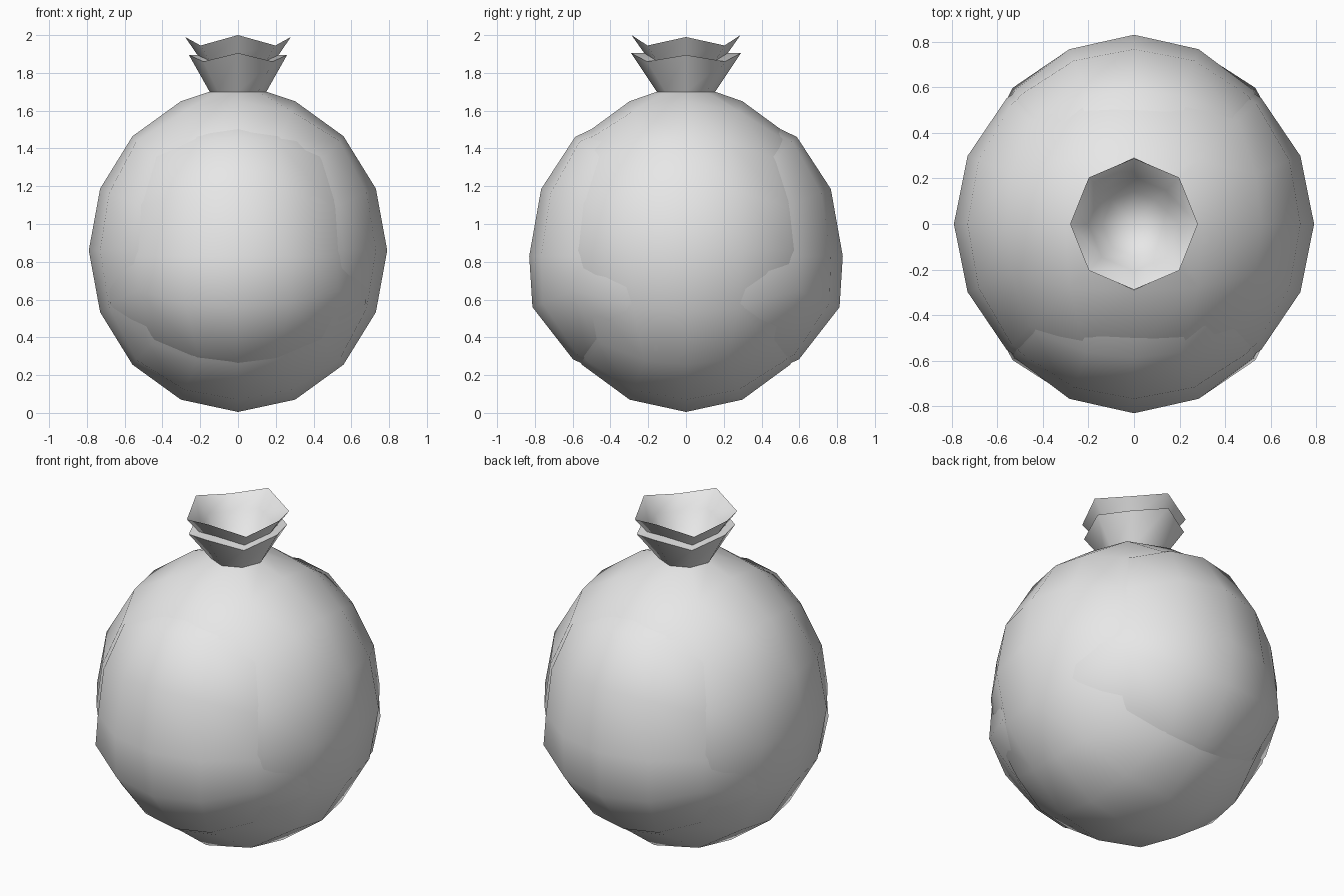
import bpy
import bmesh
from math import pi, tan, sin, cos, atan2, radians
from mathutils import Vector

cube = bpy.data.objects.get("Cube")
if cube:
    bpy.data.objects.remove(cube, do_unlink=True)

grey = bpy.data.materials.new("plain grey")
grey.use_nodes = True
grey.diffuse_color = (0.8, 0.8, 0.8, 1)
grey.node_tree.nodes["Principled BSDF"].inputs["Base Color"].default_value = (0.8, 0.8, 0.8, 1)

CENTRE = 0.86


def quad_sphere():
    """Unit sphere made of six 4 x 4 grids with evenly spaced angles."""
    bm = bmesh.new()
    bmesh.ops.create_cube(bm, size=2)
    bmesh.ops.subdivide_edges(bm, edges=bm.edges[:], cuts=3, use_grid_fill=True)
    for v in bm.verts:
        v.co = Vector([tan(c * pi / 4) for c in v.co]).normalized()
    return bm


def finish(bm, name):
    bmesh.ops.recalc_face_normals(bm, faces=bm.faces[:])
    mesh = bpy.data.meshes.new(name)
    bm.to_mesh(mesh)
    bm.free()
    mesh.materials.append(grey)
    obj = bpy.data.objects.new(name, mesh)
    bpy.context.collection.objects.link(obj)
    bpy.ops.object.select_all(action='DESELECT')
    obj.select_set(True)
    bpy.context.view_layer.objects.active = obj
    bpy.ops.object.shade_smooth_by_angle(angle=radians(65))
    return obj


# Round body, open at the top where the neck grows out of it
bm = quad_sphere()
top = max(bm.verts, key=lambda v: v.co.z)
bmesh.ops.delete(bm, geom=[top], context='VERTS')
for v in bm.verts:
    v.co = Vector((v.co.x * 0.79, v.co.y * 0.78, CENTRE + v.co.z * 0.855))
ring = [v for v in bm.verts if v.is_boundary]
ring.sort(key=lambda v: atan2(v.co.y, v.co.x) % (2 * pi - 0.001))

# Neck with two flared, zigzag rims and a hollow cup: radius, height, zigzag drop
neck = [
    (0.15, 1.70, 0.0),
    (0.26, 1.895, 0.035),
    (0.215, 1.895, 0.03),
    (0.28, 1.99, 0.045),
    (0.20, 1.90, 0.02),
    (0.14, 1.76, 0.0),
]
for level, (radius, height, drop) in enumerate(neck):
    new = []
    for i in range(8):
        a = i * pi / 4
        stretch = 1.12 if level == 1 else 1.03
        z = height - drop * (i % 2) + (0.01 if drop and i % 4 == 2 else 0)
        new.append(bm.verts.new((radius * cos(a), radius * stretch * sin(a), z)))
    for i in range(8):
        j = (i + 1) % 8
        bm.faces.new((ring[i], ring[j], new[j], new[i]))
    ring = new
centre = bm.verts.new((0, 0, 1.73))
for i in range(8):
    bm.faces.new((ring[i], ring[(i + 1) % 8], centre))
finish(bm, "body_and_neck")

# Overlapping outer shell that swells out at the front, back and lower sides
bm = quad_sphere()
for v in bm.verts:
    x, y, z = v.co
    swell = 1.0
    if z < -0.25:
        swell = 1.06 if z > -0.5 else 1.02
    lift = 0.025 if z < -0.25 else 0.0
    squash = 0.94 if abs(z) > 0.8 else 1.0
    v.co = Vector((x * 0.74 * swell * squash, y * 0.83 * swell * squash,
                   CENTRE - (0.03 if abs(z) < 0.1 else 0) + z * 0.85 * squash + lift))
finish(bm, "outer_shell")
